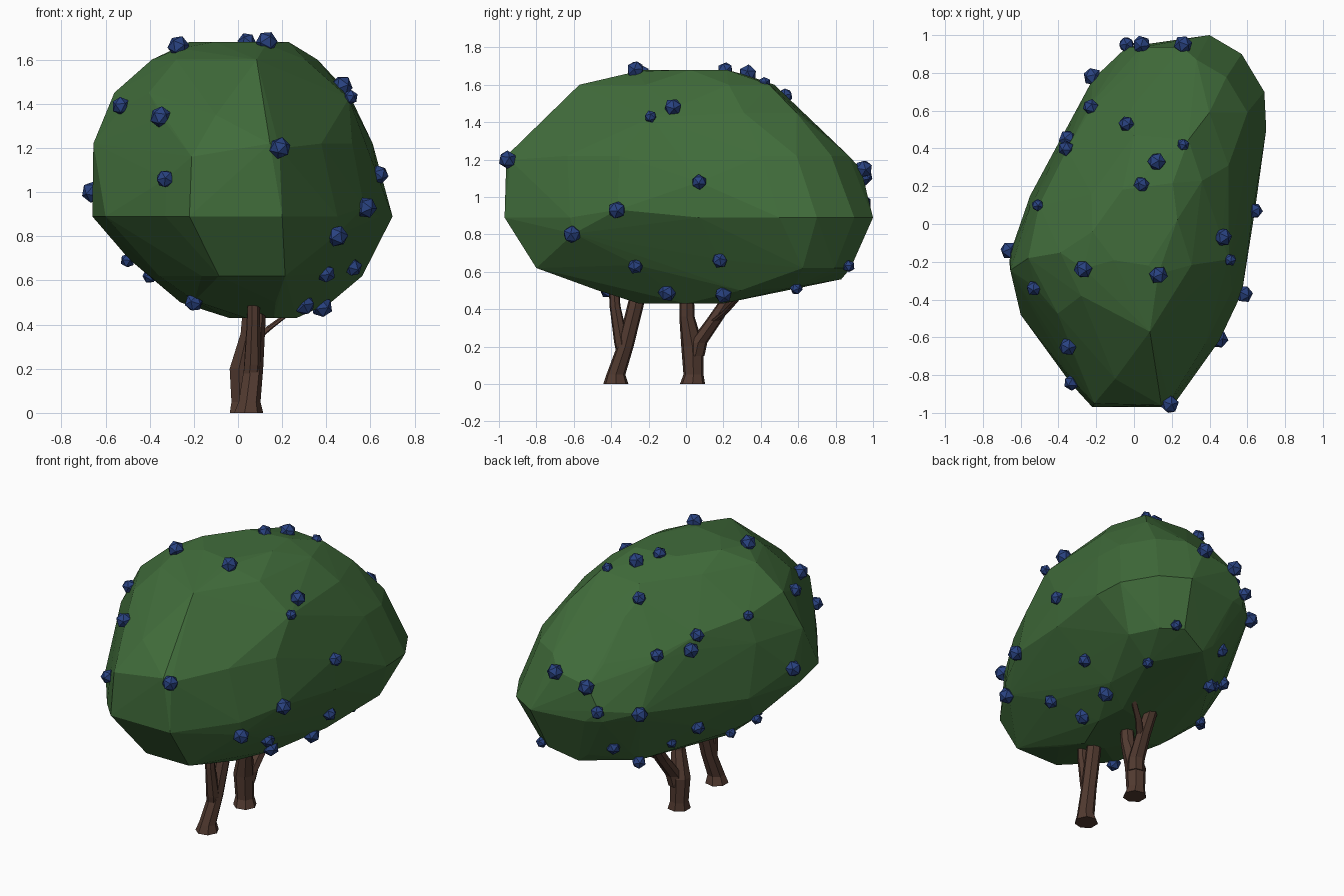
import bpy, bmesh, math, random
from mathutils import Matrix, Vector, Euler

random.seed(4)


def material(name, rgb):
    m = bpy.data.materials.new(name)
    m.diffuse_color = (*rgb, 1)
    return m


GREEN = material("leaf_green", (0.052, 0.15, 0.043))
BLUE = material("berry_blue", (0.022, 0.055, 0.22))
BROWN = material("bark_brown", (0.085, 0.043, 0.03))


def finish(bm, name, mat):
    bmesh.ops.recalc_face_normals(bm, faces=bm.faces)
    mesh = bpy.data.meshes.new(name)
    bm.to_mesh(mesh)
    bm.free()
    mesh.materials.append(mat)
    obj = bpy.data.objects.new(name, mesh)
    bpy.context.collection.objects.link(obj)
    return obj


# Berry positions on the crown, by size
large = [(.13, -.27, 1.68), (-.27, -.24, 1.66), (.12, .33, 1.66), (.47, -.07, 1.48),
         (-.35, -.65, 1.34), (.19, -.955, 1.2), (.58, -.37, .93), (.45, -.61, .8),
         (-.66, -.14, 1.0), (.04, .95, 1.11), (.26, .95, 1.15), (.30, -.10, .49),
         (.38, .20, .48), (-.35, .45, 1.26), (-.22, .78, .94)]
medium = [(.04, .21, 1.68), (-.04, .53, 1.54), (-.53, -.34, 1.39), (-.33, -.84, 1.06),
          (.64, .07, 1.08), (.52, .18, .66), (.40, -.27, .63), (-.20, -.42, .50),
          (-.23, .62, 1.26), (-.04, .95, .97), (-.02, .76, .67), (-.35, .38, .74),
          (-.08, .59, .53), (-.36, .40, 1.34)]
small = [(.26, .42, 1.61), (.51, -.19, 1.43), (-.51, .1, 1.39), (.41, .87, .63),
         (.39, .59, .51), (-.5, 0, .69), (-.4, .12, .62), (-.22, .46, .64)]

# Crown: the top outline, fitted to the x and y range at each height
outline = [(-.22, -.97), (.2, -.97), (.45, -.62), (.6, -.32), (.64, .07),
           (.70, .5), (.69, .7), (.57, .9), (.4, 1.0), (.05, .95),
           (-.2, .75), (-.36, .37), (-.55, .15), (-.66, -.2),
           (-.6, -.48), (-.46, -.62), (-.33, -.85)]
# z, x range, y range, outline step
rings = [(.43, -.04, .28, -.25, .22, 3),
         (.50, -.26, .42, -.47, .55, 2),
         (.62, -.40, .57, -.80, .88, 1),
         (.89, -.66, .70, -.97, 1.0, 1),
         (1.22, -.655, .61, -.96, .87, 1),
         (1.45, -.56, .50, -.72, .66, 2),
         (1.60, -.39, .36, -.57, .50, 2),
         (1.68, -.22, .25, -.22, .24, 3)]
# Slanted flats at the lower right and upper front left: point, normal, slack
flats = [(Vector((.40, -.27, .63)), Vector((.0867, -.0189, -.0633)).normalized(), .012),
         (Vector((-.35, -.65, 1.34)), Vector((-.0773, -.0494, .028)).normalized(), .03)]
points = [Vector(p) for p in ((.18, .83, .56), (-.05, .92, .9),
                              (-.21, -.95, 1.16), (-.1, -.82, 1.35))]
for z, x0, x1, y0, y1, step in rings:
    for px, py in outline[step // 2::step]:
        points.append(Vector((x0 + (px + .66) / 1.36 * (x1 - x0),
                              y0 + (py + .97) / 1.97 * (y1 - y0), z)))
points = [p for p in points if all((p - c).dot(n) < s for c, n, s in flats)]
middle = Vector((0, 0, 1.05))
points += [middle + (Vector(p) - middle) * .985 for p in large + medium + small]
bm = bmesh.new()
for p in points:
    bm.verts.new(p)
bmesh.ops.convex_hull(bm, input=bm.verts)
bmesh.ops.delete(bm, geom=[v for v in bm.verts if not v.link_faces], context='VERTS')
finish(bm, "crown", GREEN)


# Trunks and branches: faceted tubes with horizontal rings (x, y, z, radius)
def tube(name, path, sides=7):
    bm = bmesh.new()
    loops = []
    for x, y, z, r in path:
        loops.append([bm.verts.new((x + r * math.cos(2 * math.pi * i / sides),
                                    y + r * math.sin(2 * math.pi * i / sides), z))
                      for i in range(sides)])
    for a, b in zip(loops, loops[1:]):
        for i in range(sides):
            j = (i + 1) % sides
            bm.faces.new((a[i], a[j], b[j], b[i]))
    bm.faces.new(loops[0][::-1])
    bm.faces.new(loops[-1])
    finish(bm, name, BROWN)


tube("front_trunk", [(.045, -.375, 0, .069), (.05, -.375, .05, .052),
                     (.068, -.325, .2, .046), (.08, -.27, .42, .045), (.08, -.25, .52, .042)])
tube("front_trunk_branch", [(.06, -.335, .17, .04), (.065, -.345, .22, .04),
                            (.07, -.38, .42, .03), (.07, -.385, .52, .028)])
tube("back_trunk", [(.025, .035, 0, .069), (.02, .04, .05, .055),
                    (.018, .035, .2, .062), (.05, .005, .36, .042), (.06, .003, .5, .04)])
tube("back_trunk_branch", [(.03, .05, .15, .05), (.04, .065, .22, .05),
                           (.06, .15, .34, .045), (.07, .25, .49, .04)])
tube("back_trunk_twig", [(.06, .13, .32, .025), (.14, .21, .385, .02), (.24, .28, .46, .015)])

# Berries: icosahedra scattered on the crown
bm = bmesh.new()
for spots, radius in ((large, .05), (medium, .043), (small, .034)):
    for p in spots:
        turn = Euler([random.uniform(0, 6.28) for _ in range(3)]).to_matrix().to_4x4()
        bmesh.ops.create_icosphere(bm, subdivisions=1, radius=radius,
                                   matrix=Matrix.Translation(Vector(p)) @ turn)
finish(bm, "berries", BLUE)
